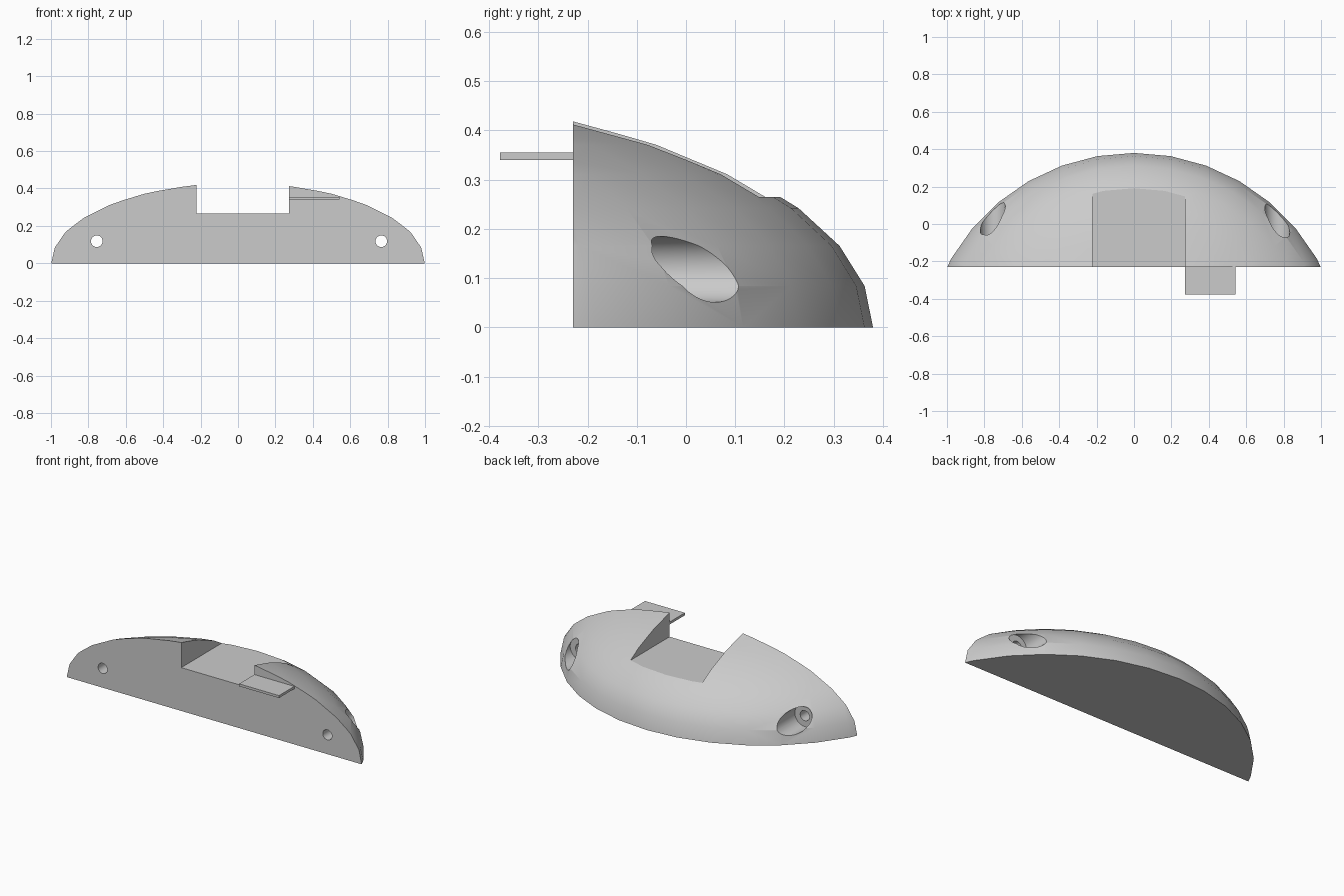
import bpy
import math

if "Cube" in bpy.data.objects:
    bpy.data.objects.remove(bpy.data.objects["Cube"], do_unlink=True)

FRONT = -0.23          # y of the flat front face
HOLE_Z = 0.118

grey = bpy.data.materials.new("plain grey")
grey.use_nodes = True
colour = (0.6, 0.6, 0.6, 1)
grey.diffuse_color = colour
grey.node_tree.nodes["Principled BSDF"].inputs["Base Color"].default_value = colour


def box(name, x, y, z):
    """Box spanning the given (min, max) ranges."""
    centre = [(a + b) / 2 for a, b in (x, y, z)]
    bpy.ops.mesh.primitive_cube_add(size=1, location=centre)
    ob = bpy.context.object
    ob.name = name
    ob.scale = [b - a for a, b in (x, y, z)]
    bpy.ops.object.transform_apply(location=False, rotation=False, scale=True)
    return ob


def bore(name, x, radius, y0, y1):
    """Cylinder running along y."""
    bpy.ops.mesh.primitive_cylinder_add(
        vertices=48, radius=radius, depth=y1 - y0,
        location=(x, (y0 + y1) / 2, HOLE_Z), rotation=(math.pi / 2, 0, 0))
    ob = bpy.context.object
    ob.name = name
    return ob


def cut(target, cutter):
    """Subtract the cutter from the target and discard it."""
    cutter.hide_render = True
    mod = target.modifiers.new("cut", "BOOLEAN")
    mod.operation = "DIFFERENCE"
    mod.solver = "EXACT"
    mod.object = cutter
    bpy.context.view_layer.objects.active = target
    bpy.ops.object.modifier_apply(modifier=mod.name)
    bpy.data.objects.remove(cutter, do_unlink=True)


# Domed body: flattened sphere trimmed by the base and front planes
bpy.ops.mesh.primitive_uv_sphere_add(segments=36, ring_count=18, radius=1,
                                     location=(0, -0.748, 0))
body = bpy.context.object
body.name = "domed_body"
body.scale = (1.128, 1.128, 0.484)
bpy.ops.object.transform_apply(location=True, rotation=False, scale=True)
cut(body, box("base_cutter", (-2, 2), (-3, 2), (-1, 0)))
cut(body, box("front_cutter", (-2, 2), (-3, FRONT), (-1, 1)))

# Slot across the top
cut(body, box("slot_cutter", (-0.223, 0.272), (-1, 1), (0.265, 1)))

# Screw holes with wide counterbores opening at the back
for x in (-0.755, 0.766):
    cut(body, bore("counterbore_cutter", x, 0.067, -0.07, 0.6))
    cut(body, bore("screw_hole_cutter", x, 0.031, -0.5, 0.3))

# Thin tab projecting from the front beside the slot
tab = box("front_tab", (0.272, 0.542), (-0.378, FRONT), (0.34, 0.355))

for ob in (body, tab):
    ob.data.materials.clear()
    ob.data.materials.append(grey)

bpy.ops.object.select_all(action="DESELECT")
body.select_set(True)
bpy.context.view_layer.objects.active = body
bpy.ops.object.shade_smooth_by_angle(angle=math.radians(30))
